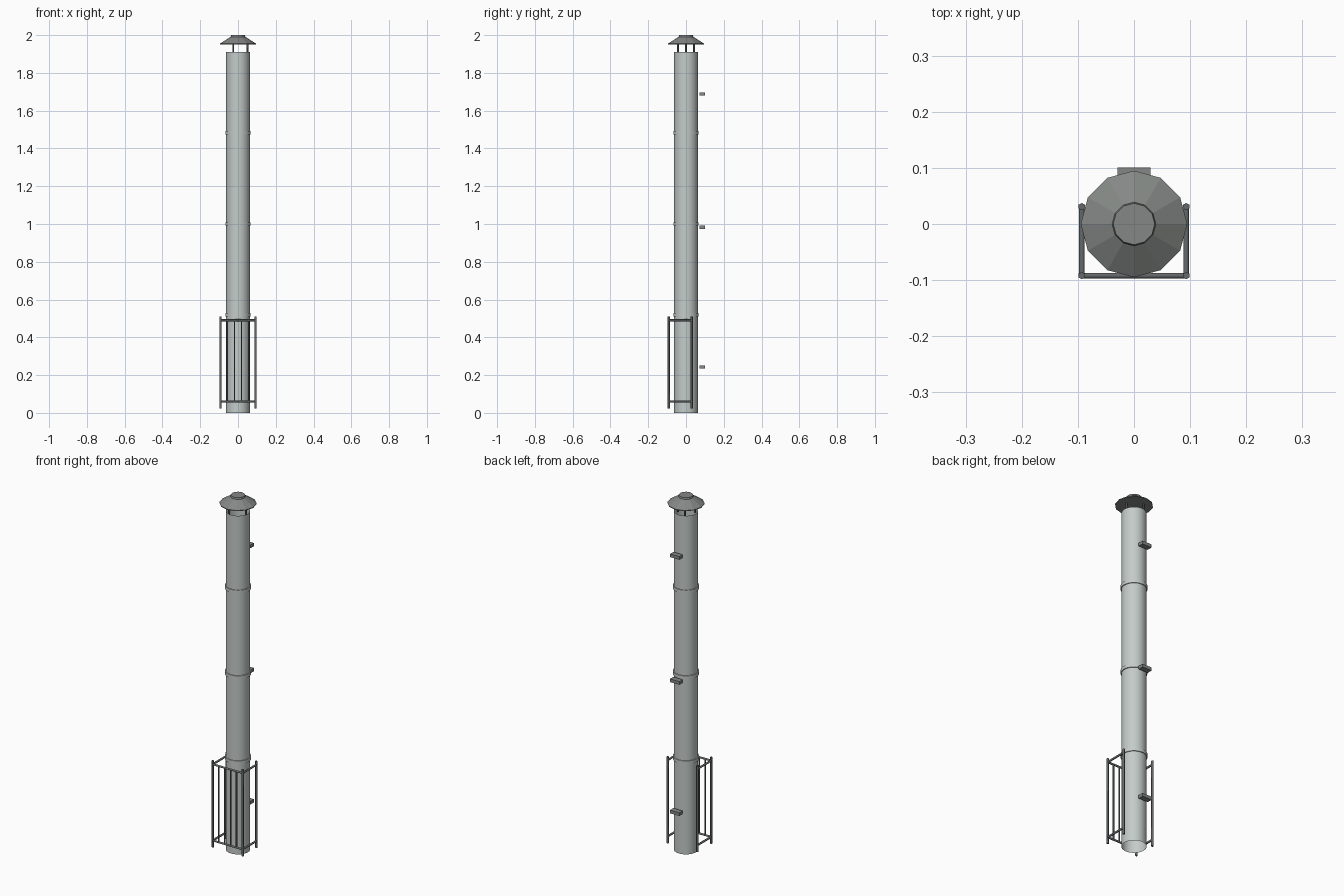
import bpy, math
from mathutils import Vector

if "Cube" in bpy.data.objects:
    bpy.data.objects.remove(bpy.data.objects["Cube"])


def material(name, color):
    m = bpy.data.materials.new(name)
    m.diffuse_color = (*color, 1)
    m.use_nodes = True
    m.node_tree.nodes["Principled BSDF"].inputs["Base Color"].default_value = m.diffuse_color
    return m


STEEL = material("pale_steel", (0.55, 0.60, 0.58))
DARK = material("dark_steel", (0.23, 0.245, 0.235))
IRON = material("guard_iron", (0.13, 0.14, 0.145))


def smooth(ob, angle=40):
    bpy.ops.object.select_all(action='DESELECT')
    ob.select_set(True)
    bpy.context.view_layer.objects.active = ob
    bpy.ops.object.shade_smooth_by_angle(angle=math.radians(angle))


def lathe(name, profile, n, mat, closed=False):
    """Revolve (radius, z) points around z, optionally with end caps."""
    verts, faces = [], []
    for r, z in profile:
        for i in range(n):
            a = 2 * math.pi * i / n
            verts.append((r * math.cos(a), r * math.sin(a), z))
    for j in range(len(profile) - 1):
        for i in range(n):
            k = (i + 1) % n
            faces.append((j * n + i, j * n + k, (j + 1) * n + k, (j + 1) * n + i))
    if closed:
        faces.append(tuple(reversed(range(n))))
        faces.append(tuple(range((len(profile) - 1) * n, len(profile) * n)))
    me = bpy.data.meshes.new(name)
    me.from_pydata(verts, [], faces)
    me.materials.append(mat)
    ob = bpy.data.objects.new(name, me)
    bpy.context.collection.objects.link(ob)
    return ob


def rod(name, a, b, r, mat, sides=6):
    a, b = Vector(a), Vector(b)
    d = b - a
    bpy.ops.mesh.primitive_cylinder_add(vertices=sides, radius=r, depth=d.length,
                                        location=(a + b) / 2)
    ob = bpy.context.object
    ob.rotation_euler = d.to_track_quat('Z', 'Y').to_euler()
    ob.name = name
    ob.data.materials.append(mat)
    smooth(ob, 65)
    return ob


# Flue pipe, open at both ends
smooth(lathe("flue_pipe", [(0.0625, 0), (0.0625, 1.91)], 32, STEEL))

# Joint bands
for z in (0.52, 1.0, 1.483):
    smooth(lathe("joint_band", [(0.0625, z - 0.009), (0.067, z - 0.009),
                                (0.067, z + 0.009), (0.0625, z + 0.009)], 32, STEEL))

# Faceted rain cap with a raised crown
lathe("rain_cap", [(0.095, 1.951), (0.095, 1.955), (0.039, 1.991), (0.037, 2.0)],
      12, DARK, closed=True)

# Cap struts
for i in range(3):
    a = 2 * math.pi * i / 3
    x, y = 0.05 * math.cos(a), 0.05 * math.sin(a)
    rod("cap_strut", (x, y, 1.89), (x, y, 1.957), 0.005, IRON)

# Wall brackets
for z in (0.243, 0.983, 1.688):
    bpy.ops.mesh.primitive_cube_add(size=1, location=(0, 0.086, z))
    ob = bpy.context.object
    ob.name = "wall_bracket"
    ob.scale = (0.058, 0.03, 0.018)
    ob.data.materials.append(DARK)

# Guard cage: corner posts, rails and front bars
W, F, B = 0.093, -0.092, 0.031
for s in (-1, 1):
    for y in (F, B):
        rod("guard_post", (s * W, y, 0.023), (s * W, y, 0.51), 0.0065, IRON)
    for z in (0.06, 0.49):
        rod("guard_side_rail", (s * W, F, z), (s * W, B, z), 0.0058, IRON)
for z in (0.06, 0.49):
    rod("guard_front_rail", (-W, F, z), (W, F, z), 0.0058, IRON)
for i in range(1, 5):
    x = -W + 2 * W * i / 5
    rod("guard_bar", (x, F, 0.06), (x, F, 0.49), 0.0045, IRON)
